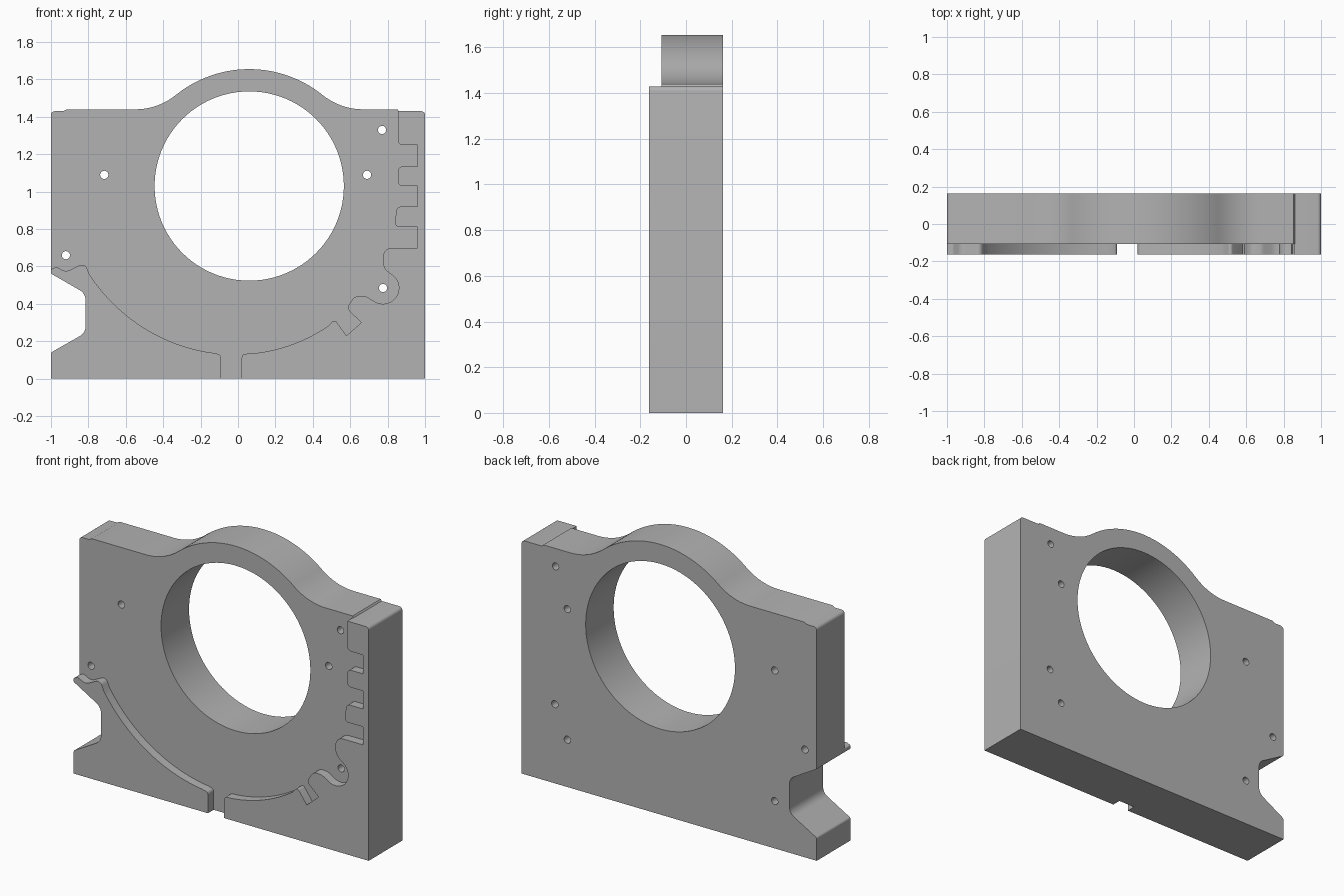
import bpy, bmesh, math
from mathutils import Vector

cube = bpy.data.objects.get("Cube")
if cube:
    bpy.data.objects.remove(cube, do_unlink=True)

# One plain grey for the whole housing
grey = bpy.data.materials.new("housing grey")
grey.use_nodes = True
colour = (0.45, 0.45, 0.45, 1)
grey.diffuse_color = colour
grey.node_tree.nodes["Principled BSDF"].inputs["Base Color"].default_value = colour

FRONT, STEP, BACK = -0.163, -0.108, 0.163
BORE = (0.06, 1.03)


def arc(centre, radius, start, end, steps):
    """Points on an arc, angles in degrees."""
    points = []
    for i in range(steps + 1):
        a = math.radians(start + (end - start) * i / steps)
        points.append((centre[0] + radius * math.cos(a), centre[1] + radius * math.sin(a)))
    return points


def circle(centre, radius, steps):
    return arc(centre, radius, 0, 360, steps)[:-1]


def volute(start, end, steps):
    """Scroll wall whose radius shrinks slowly with the angle."""
    points = []
    for i in range(steps + 1):
        deg = start + (end - start) * i / steps
        points += arc(BORE, 0.897 - 0.0013 * (deg - 270), deg, deg, 1)[:1]
    return points


def rounded(points):
    """Closed outline; a third value on a point is its corner radius."""
    result = []
    for i, p in enumerate(points):
        here = Vector(p[:2])
        if len(p) == 2:
            result.append(here)
            continue
        a = Vector(points[i - 1][:2]) - here
        b = Vector(points[(i + 1) % len(points)][:2]) - here
        half = a.angle(b) / 2
        reach = min(p[2] / math.tan(half), 0.49 * min(a.length, b.length))
        radius = reach * math.tan(half)
        centre = here + (a.normalized() + b.normalized()).normalized() * (radius / math.sin(half))
        first = here + a.normalized() * reach - centre
        last = here + b.normalized() * reach - centre
        turn = first.angle_signed(last)
        for k in range(7):
            t = -turn * k / 6
            c, s = math.cos(t), math.sin(t)
            result.append(centre + Vector((first.x * c - first.y * s, first.x * s + first.y * c)))
    return result


def plate(name, outline, holes, y_front, y_back):
    """Fill an outline with holes and extrude it through the depth."""
    bm = bmesh.new()
    for loop in [outline] + holes:
        verts = [bm.verts.new((p[0], y_front, p[1])) for p in loop]
        for i, v in enumerate(verts):
            bm.edges.new((verts[i - 1], v))
    bmesh.ops.triangle_fill(bm, use_beauty=True, use_dissolve=False, edges=bm.edges[:])
    sheet = bmesh.ops.extrude_face_region(bm, geom=bm.faces[:])
    moved = [g for g in sheet["geom"] if isinstance(g, bmesh.types.BMVert)]
    bmesh.ops.translate(bm, verts=moved, vec=(0, y_back - y_front, 0))
    bmesh.ops.recalc_face_normals(bm, faces=bm.faces[:])
    mesh = bpy.data.meshes.new(name)
    bm.to_mesh(mesh)
    bm.free()
    mesh.materials.append(grey)
    obj = bpy.data.objects.new(name, mesh)
    bpy.context.scene.collection.objects.link(obj)
    bpy.ops.object.select_all(action="DESELECT")
    obj.select_set(True)
    bpy.context.view_layer.objects.active = obj
    bpy.ops.object.shade_smooth_by_angle(angle=math.radians(30))


# Side notch shared by both layers, listed from bottom to top
notch = [(-1, 0.14, 0.015), (-0.815, 0.245, 0.06), (-0.815, 0.455, 0.06), (-1, 0.562, 0.01)]

# Back plate: arched top blended into flat shoulders
blend, shoulder, reach = 0.348, 1.44, 0.61
left_blend = arc((BORE[0] - reach, shoulder + blend), blend, -90, -51.2, 10)
right_blend = arc((BORE[0] + reach, shoulder + blend), blend, -128.8, -90, 10)
arch = arc(BORE, 0.625, 128.8, 51.2, 40)
body = rounded(
    [(1, 0), (-1, 0)] + notch
    + [(-1, 1.43, 0.02), (-0.935, 1.43), (-0.915, shoulder)]
    + left_blend + arch[1:-1] + right_blend
    + [(0.853, shoulder), (0.86, 1.43), (1, 1.43, 0.02)])
screws = [(0.77, 1.33), (0.69, 1.09), (-0.715, 1.09), (-0.92, 0.66),
          (0.775, 0.485), (0.69, 0.29), (-0.715, 0.29)]
holes = [circle(BORE, 0.506, 96)] + [circle(s, 0.022, 20) for s in screws]
plate("back_plate", body, holes, STEP, BACK)

# Raised left wall, following the scroll
left_wall = rounded(
    [(-1, 0)] + notch
    + [(-1, 0.585, 0.01), (-0.97, 0.597, 0.02), (-0.92, 0.57, 0.05), (-0.82, 0.62, 0.03)]
    + volute(209, 258, 30)
    + [(-0.09, 0.128, 0.02), (-0.09, 0)])
plate("left_raised_wall", left_wall, [], FRONT, STEP)

# Raised right wall: scroll, angled slot, screw pocket, then comb of slots
right = [(0.02, 0), (0.02, 0.132, 0.02)] + volute(271, 300, 20)
right += [(0.515, 0.32, 0.02), (0.58, 0.23), (0.66, 0.3),
          (0.58, 0.375, 0.03), (0.625, 0.445, 0.05), (0.685, 0.44, 0.05)]
right += arc((0.775, 0.485), 0.085, -120, 48, 24)
right += [(0.775, 0.59, 0.07), (0.775, 0.7, 0.05), (0.96, 0.7)]
for low, high, lower_x, upper_x in ((0.81, 0.92, 0.835, 0.85), (1.03, 1.135, 0.855, 0.855)):
    right += [(0.96, low), (lower_x, low, 0.025), (upper_x, high, 0.025), (0.96, high)]
right += [(0.96, 1.25), (0.855, 1.25, 0.025), (0.855, 1.43), (1, 1.43, 0.02), (1, 0)]
plate("right_raised_wall", rounded(right), [], FRONT, STEP)
